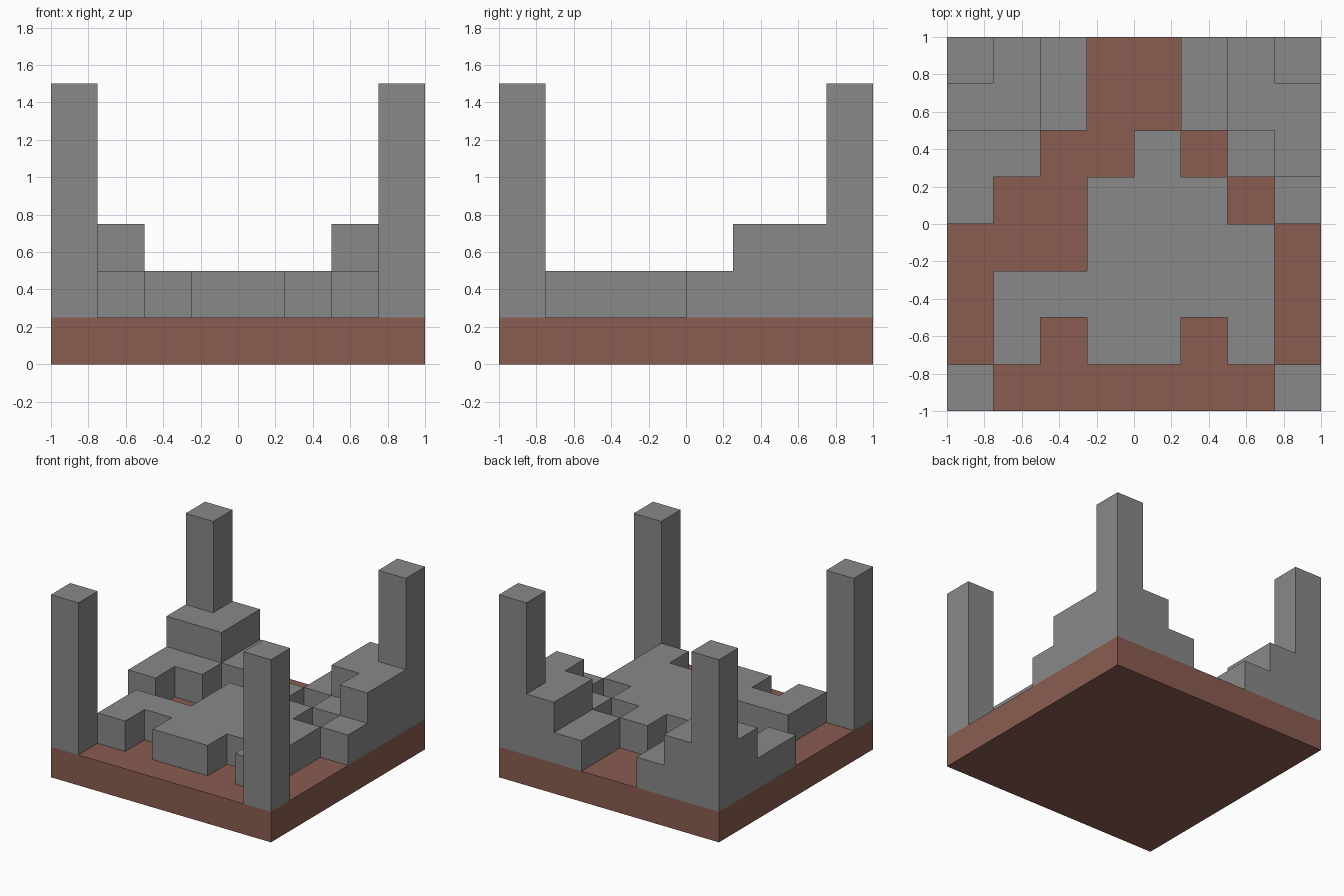
import bpy
import bmesh
from math import radians
from mathutils import Vector

CELL = 0.25      # one block
FLOOR = 0.25     # top of the ground slab

cube = bpy.data.objects.get("Cube")
if cube:
    bpy.data.objects.remove(cube, do_unlink=True)


def material(name, color):
    mat = bpy.data.materials.new(name)
    mat.use_nodes = True
    mat.diffuse_color = color
    mat.node_tree.nodes["Principled BSDF"].inputs["Base Color"].default_value = color
    return mat


stone = material("grey stone", (0.25, 0.25, 0.25, 1))
earth = material("red brown earth", (0.255, 0.108, 0.082, 1))


def finish(name, bm, mat):
    mesh = bpy.data.meshes.new(name)
    bm.to_mesh(mesh)
    bm.free()
    mesh.materials.append(mat)
    obj = bpy.data.objects.new(name, mesh)
    bpy.context.collection.objects.link(obj)
    return obj


def block_stack(name, col, row, layout):
    """Stack blocks on the floor; each digit is a height, rows run back to front."""
    filled = {(col + i, -row - j, k)
              for j, line in enumerate(layout)
              for i, h in enumerate(line) if h != "."
              for k in range(int(h))}
    sides = [Vector(d) for d in ((1, 0, 0), (-1, 0, 0), (0, 1, 0), (0, -1, 0), (0, 0, 1))]
    origin = Vector((-1 + CELL / 2, 1 - CELL / 2, FLOOR + CELL / 2))
    bm = bmesh.new()
    for cell in sorted(filled):
        for n in sides:
            if tuple(int(a + b) for a, b in zip(cell, n)) in filled:
                continue
            t = Vector((n.y, n.z, n.x))
            u = n.cross(t)
            corners = (-t - u, t - u, t + u, u - t)
            bm.faces.new([bm.verts.new(origin + CELL * (Vector(cell) + (n + c) / 2))
                          for c in corners])
    # Weld the blocks and merge flat areas into clean faces
    bmesh.ops.remove_doubles(bm, verts=bm.verts, dist=0.001)
    bmesh.ops.dissolve_limit(bm, angle_limit=radians(1), verts=bm.verts, edges=bm.edges)
    return finish(name, bm, stone)


# Ground slab
bm = bmesh.new()
bmesh.ops.create_cube(bm, size=1)
bmesh.ops.scale(bm, vec=(2, 2, FLOOR), verts=bm.verts)
bmesh.ops.translate(bm, vec=(0, 0, FLOOR / 2), verts=bm.verts)
finish("ground_slab", bm, earth)

# Back corners: tower with stepped terraces
block_stack("back_right_tower", 0, 0, ["521",
                                       "221",
                                       "11.",
                                       "1.."])
block_stack("back_left_tower", 5, 0, ["125",
                                      "122",
                                      ".12",
                                      "..1"])

# Low platform in the middle
block_stack("centre_platform", 1, 2, ["...1..",
                                      "..111.",
                                      "..1111",
                                      "111111",
                                      "1.11.1"])

# Free-standing front towers
for side, col in (("right", 0), ("left", 7)):
    block_stack(f"front_{side}_tower", col, 7, ["5"])
